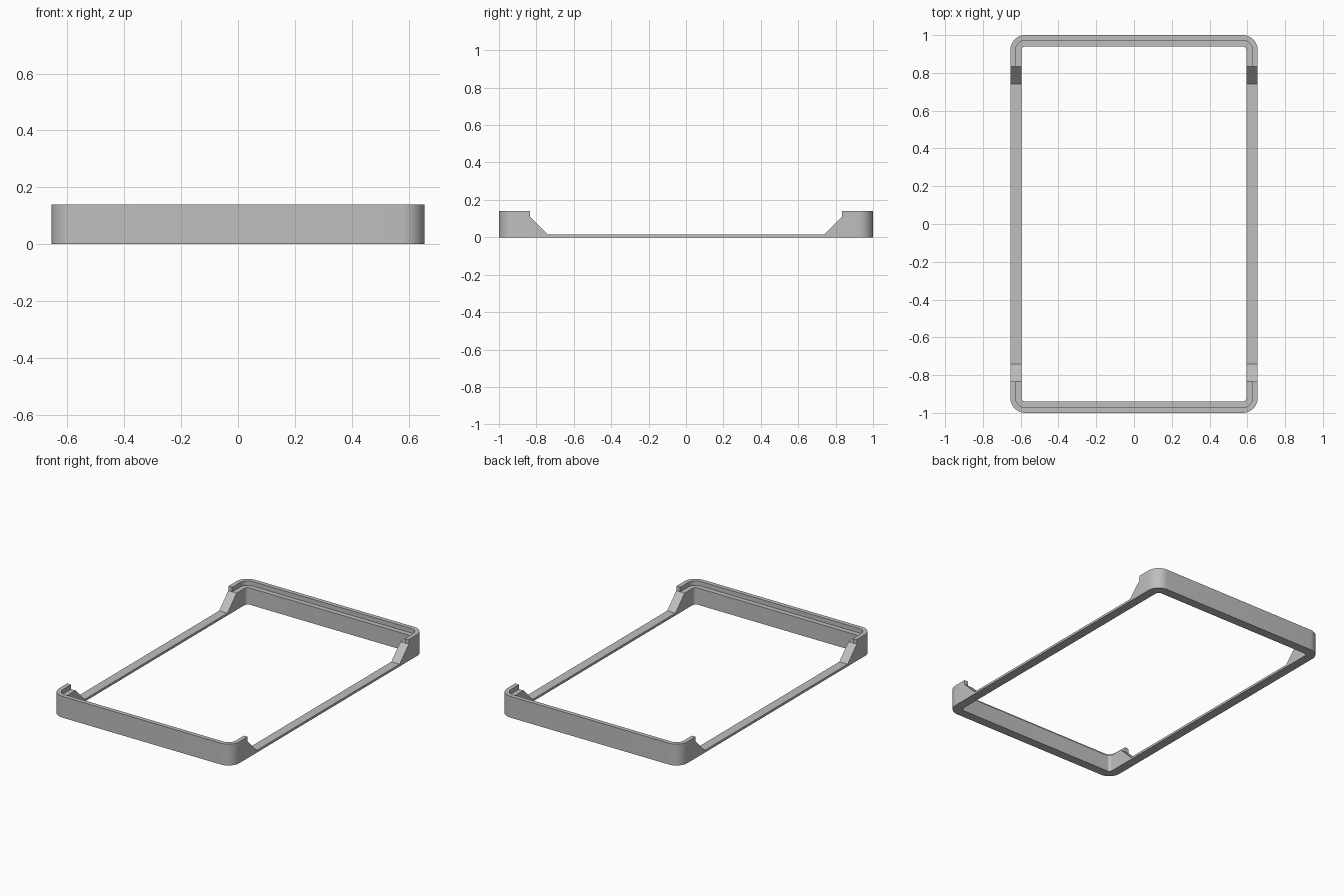
import bpy, bmesh, math

# Remove the default cube
if "Cube" in bpy.data.objects:
    bpy.data.objects.remove(bpy.data.objects["Cube"], do_unlink=True)

HALF_X, HALF_Y, RADIUS = 0.655, 1.0, 0.08
WALL, LIP = 0.06, 0.028
HEIGHT, LEDGE, RAIL = 0.14, 0.11, 0.015
SLOPE_START, SLOPE_END = 0.74, 0.835
SEGMENTS = 12

grey = bpy.data.materials.new("plain grey")
grey.use_nodes = True
colour = (0.52, 0.52, 0.52, 1)
grey.diffuse_color = colour
grey.node_tree.nodes["Principled BSDF"].inputs["Base Color"].default_value = colour


def make_object(name, bm):
    bmesh.ops.recalc_face_normals(bm, faces=bm.faces[:])
    mesh = bpy.data.meshes.new(name)
    bm.to_mesh(mesh)
    bm.free()
    mesh.materials.append(grey)
    obj = bpy.data.objects.new(name, mesh)
    bpy.context.collection.objects.link(obj)
    return obj


def rounded_loop(inset):
    """Rounded rectangle, moved inwards by inset."""
    points = []
    for i, (sx, sy) in enumerate([(1, 1), (-1, 1), (-1, -1), (1, -1)]):
        for k in range(SEGMENTS + 1):
            a = (i + k / SEGMENTS) * math.pi / 2
            r = RADIUS - inset
            points.append((sx * (HALF_X - RADIUS) + r * math.cos(a),
                           sy * (HALF_Y - RADIUS) + r * math.sin(a)))
    return points


# Frame: stepped section swept around the rounded rectangle
bm = bmesh.new()
section = [(0, 0), (0, HEIGHT), (LIP, HEIGHT), (LIP, LEDGE), (WALL, LEDGE), (WALL, 0)]
rings = [[bm.verts.new((x, y, z)) for x, y in rounded_loop(d)] for d, z in section]
for r, ring in enumerate(rings):
    above = rings[(r + 1) % len(rings)]
    for i in range(len(ring)):
        j = (i + 1) % len(ring)
        bm.faces.new((ring[i], ring[j], above[j], above[i]))
frame = make_object("frame", bm)

# Side cutter: leaves low rails with sloped ends
bm = bmesh.new()
half = [(SLOPE_START, RAIL), (SLOPE_END, LEDGE), (SLOPE_END, HEIGHT + 0.1)]
outline = half + [(-y, z) for y, z in reversed(half)]
face = bm.faces.new([bm.verts.new((-1, y, z)) for y, z in outline])
grown = bmesh.ops.extrude_face_region(bm, geom=[face])
bmesh.ops.translate(bm, vec=(2, 0, 0),
                    verts=[v for v in grown["geom"] if isinstance(v, bmesh.types.BMVert)])
cutter = make_object("side_cutter", bm)
cutter.hide_render = True

cut = frame.modifiers.new("side openings", "BOOLEAN")
cut.operation = "DIFFERENCE"
cut.solver = "EXACT"
cut.object = cutter
bpy.ops.object.select_all(action="DESELECT")
frame.select_set(True)
bpy.context.view_layer.objects.active = frame
bpy.ops.object.modifier_apply(modifier=cut.name)
bpy.data.objects.remove(cutter, do_unlink=True)
bpy.ops.object.shade_smooth_by_angle(angle=math.radians(30))
